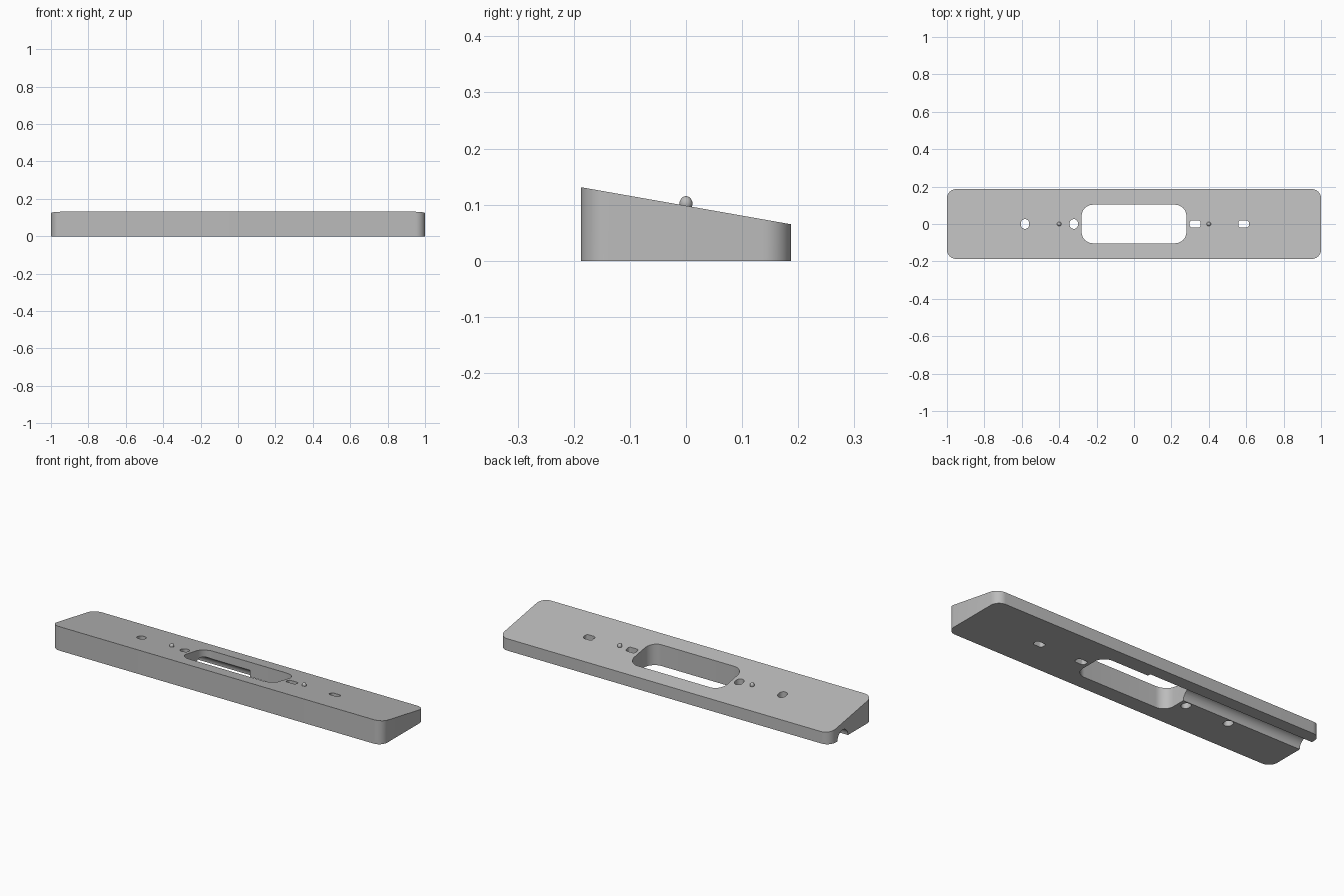
import bpy, bmesh, math

old = bpy.data.objects.get("Cube")
if old:
    bpy.data.objects.remove(old, do_unlink=True)

HALF_DEPTH, FRONT_Z, BACK_Z = 0.187, 0.131, 0.065

grey = bpy.data.materials.new("plain grey")
grey.use_nodes = True
colour = (0.5, 0.5, 0.5, 1)
grey.diffuse_color = colour
grey.node_tree.nodes["Principled BSDF"].inputs["Base Color"].default_value = colour


def top_z(y):
    t = (y + HALF_DEPTH) / (2 * HALF_DEPTH)
    return FRONT_Z + (BACK_Z - FRONT_Z) * t


def rounded_outline(x, y, w, d, r, steps=10):
    """Outline of a rounded rectangle, counter-clockwise."""
    pts = []
    for q, (sx, sy) in enumerate([(1, 1), (-1, 1), (-1, -1), (1, -1)]):
        for i in range(steps + 1):
            a = math.radians(90) * (q + i / steps)
            pts.append((x + sx * (w / 2 - r) + r * math.cos(a),
                        y + sy * (d / 2 - r) + r * math.sin(a)))
    return pts


def prism(name, outline, z0, height):
    """Extrude an outline from z0 up to height(y)."""
    bm = bmesh.new()
    low = [bm.verts.new((x, y, z0)) for x, y in outline]
    high = [bm.verts.new((x, y, height(y))) for x, y in outline]
    bm.faces.new(low[::-1])
    bm.faces.new(high)
    for i in range(len(low)):
        j = (i + 1) % len(low)
        bm.faces.new((low[i], low[j], high[j], high[i]))
    mesh = bpy.data.meshes.new(name)
    bm.to_mesh(mesh)
    bm.free()
    mesh.materials.append(grey)
    obj = bpy.data.objects.new(name, mesh)
    bpy.context.collection.objects.link(obj)
    return obj


def select(obj):
    bpy.ops.object.select_all(action="DESELECT")
    obj.select_set(True)
    bpy.context.view_layer.objects.active = obj


# Sloped body with rounded corners
body = prism("wedge_body", rounded_outline(0, 0, 2, 2 * HALF_DEPTH, 0.05), 0, top_z)

# Central window and four small through slots: x, width, depth, radius
openings = [(0, 0.56, 0.206, 0.06),
            (-0.583, 0.044, 0.052, 0.0215), (-0.322, 0.044, 0.052, 0.0215),
            (0.327, 0.058, 0.037, 0.012), (0.586, 0.056, 0.037, 0.012)]
cutters = [prism("opening_cutter", rounded_outline(x, 0, w, d, r), -0.1, lambda y: 0.3)
           for x, w, d, r in openings]

# Round cable channel under the right half
bpy.ops.mesh.primitive_cylinder_add(vertices=48, radius=0.045, depth=1.1,
                                    location=(-0.55, 0.075, 0.001),
                                    rotation=(0, math.radians(90), 0))
channel = bpy.context.object
channel.name = "channel_cutter"
channel.data.materials.append(grey)
cutters.append(channel)

for cutter in cutters:
    cutter.hide_render = True
    select(body)
    mod = body.modifiers.new("cut", "BOOLEAN")
    mod.operation = "DIFFERENCE"
    mod.solver = "EXACT"
    mod.object = cutter
    bpy.ops.object.modifier_apply(modifier=mod.name)
    bpy.data.objects.remove(cutter, do_unlink=True)

select(body)
bpy.ops.object.shade_smooth_by_angle(angle=math.radians(30))

# Domed locating pins
for side, x in (("left", 0.4), ("right", -0.4)):
    bpy.ops.mesh.primitive_uv_sphere_add(segments=24, ring_count=12, radius=0.0115,
                                         location=(x, 0, 0.102))
    pin = bpy.context.object
    pin.name = side + "_pin"
    pin.scale.z = 1.15
    pin.data.materials.append(grey)
    bpy.ops.object.shade_smooth()
